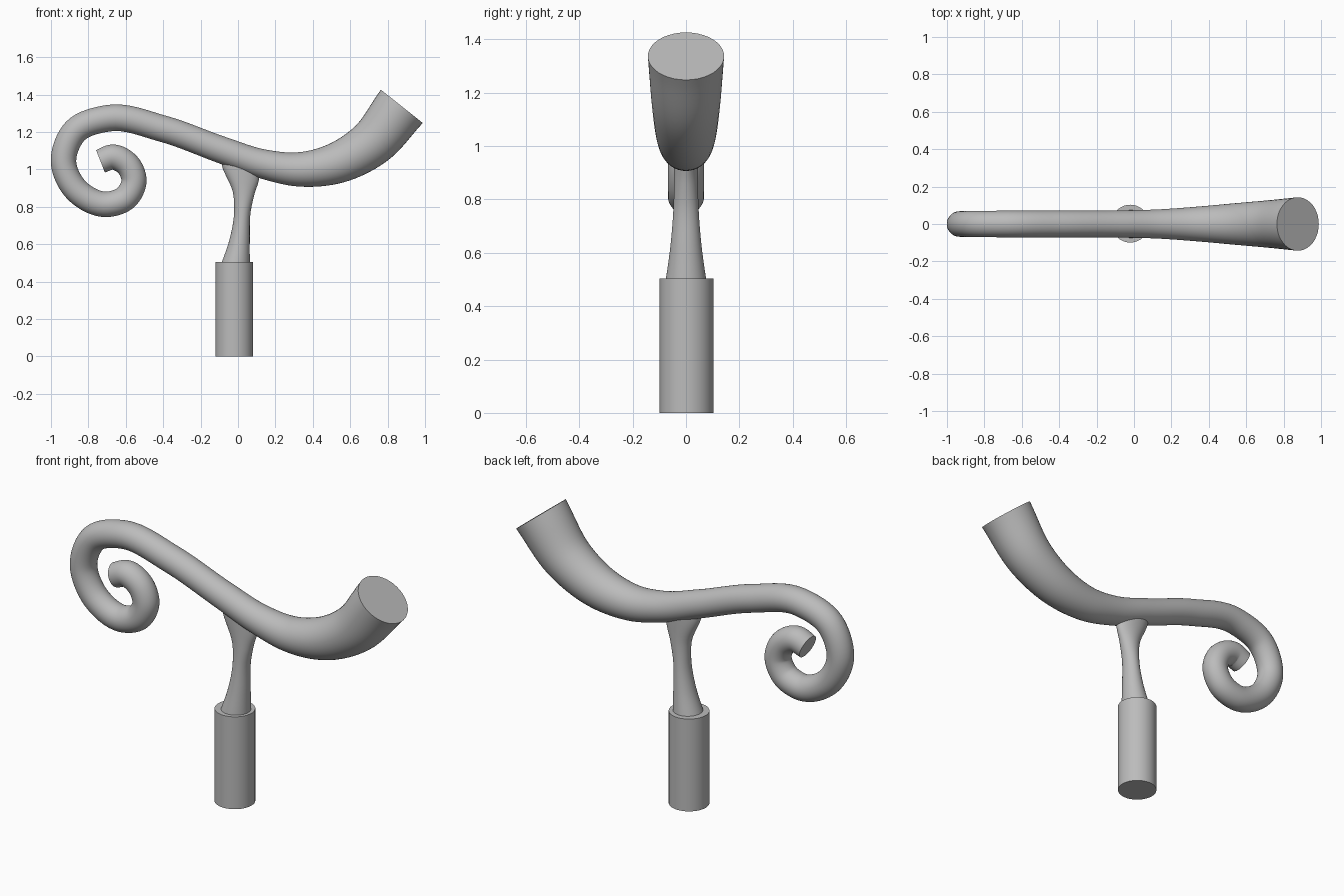
import bpy, bmesh, math
from mathutils import Vector

cube = bpy.data.objects.get("Cube")
if cube:
    bpy.data.objects.remove(cube)

GREY = (0.5, 0.5, 0.5, 1)
mat = bpy.data.materials.new("plain grey")
mat.use_nodes = True
mat.diffuse_color = GREY
mat.node_tree.nodes["Principled BSDF"].inputs["Base Color"].default_value = GREY


def spline(points, steps):
    """Smooth curve through the points, spaced by chord length, for any number of values."""
    pts = [Vector(p) for p in points]
    pts = [2 * pts[0] - pts[1]] + pts + [2 * pts[-1] - pts[-2]]
    out = []
    for a, b, c, d in zip(pts, pts[1:], pts[2:], pts[3:]):
        ab, bc, cd = ((q - p).length for p, q in ((a, b), (b, c), (c, d)))
        m1 = ((b - a) / ab * bc + (c - b) / bc * ab) / (ab + bc) * bc
        m2 = ((c - b) / bc * cd + (d - c) / cd * bc) / (bc + cd) * bc
        for i in range(steps):
            t = i / steps
            out.append(b * (2*t**3 - 3*t**2 + 1) + m1 * (t**3 - 2*t**2 + t)
                       + c * (3*t**2 - 2*t**3) + m2 * (t**3 - t**2))
    return out + [pts[-2]]


def loft(name, rings):
    """Capped skin over rings given as (centre, first axis, second axis)."""
    bm = bmesh.new()
    n = 40
    angles = [2 * math.pi * i / n for i in range(n)]
    loops = [[bm.verts.new(c + u * math.cos(a) + v * math.sin(a)) for a in angles]
             for c, u, v in rings]
    for lo, hi in zip(loops, loops[1:]):
        for i in range(n):
            j = (i + 1) % n
            bm.faces.new((lo[i], lo[j], hi[j], hi[i]))
    bm.faces.new(loops[0][::-1])
    bm.faces.new(loops[-1])
    bmesh.ops.recalc_face_normals(bm, faces=bm.faces)
    mesh = bpy.data.meshes.new(name)
    bm.to_mesh(mesh)
    bm.free()
    mesh.materials.append(mat)
    ob = bpy.data.objects.new(name, mesh)
    bpy.context.collection.objects.link(ob)
    bpy.ops.object.select_all(action='DESELECT')
    ob.select_set(True)
    bpy.context.view_layer.objects.active = ob
    bpy.ops.object.shade_smooth_by_angle(angle=math.radians(40))
    return ob


# Curled horn: x, z, radius along the centre line, from curl tip to wide mouth
horn_path = [
    (-0.735, 1.043, 0.064), (-0.67, 1.066, 0.067), (-0.59, 1.025, 0.067),
    (-0.556, 0.94, 0.067), (-0.597, 0.852, 0.068), (-0.70, 0.813, 0.068),
    (-0.86, 0.885, 0.068), (-0.933, 1.04, 0.068), (-0.87, 1.205, 0.07),
    (-0.69, 1.274, 0.071), (-0.40, 1.217, 0.071), (-0.09, 1.105, 0.072),
    (0.13, 1.03, 0.078), (0.33, 1.0, 0.092), (0.53, 1.035, 0.11),
    (0.71, 1.137, 0.126), (0.876, 1.337, 0.143)]
line = spline(horn_path, 8)
rings = []
for i, p in enumerate(line):
    d = line[min(i + 1, len(line) - 1)] - line[max(i - 1, 0)]
    across = Vector((-d.y, 0, d.x)).normalized()
    rings.append((Vector((p.x, 0, p.y)), across * p.z, Vector((0, p.z, 0))))
loft("curled_horn", rings)

# Waisted neck: z, centre x, half width, half depth; the flared top leans right
neck_profile = [
    (0.49, -0.014, 0.077, 0.077), (0.62, 0.008, 0.055, 0.059),
    (0.77, 0.023, 0.044, 0.047), (0.87, 0.029, 0.057, 0.045),
    (0.99, 0.014, 0.1, 0.047), (1.06, 0.012, 0.105, 0.048)]
rings = []
for z, x, w, d in (tuple(p) for p in spline(neck_profile, 6)):
    lean = 0.3 * max(0, min(1, (z - 0.75) / 0.2))
    rings.append((Vector((x, 0, z)), Vector((w, 0, -lean * w)), Vector((0, d, 0))))
loft("neck", rings)

# Cylindrical handle
loft("handle", [(Vector((-0.02, 0.002, z)), Vector((0.101, 0, 0)), Vector((0, 0.101, 0)))
                for z in (0, 0.504)])
